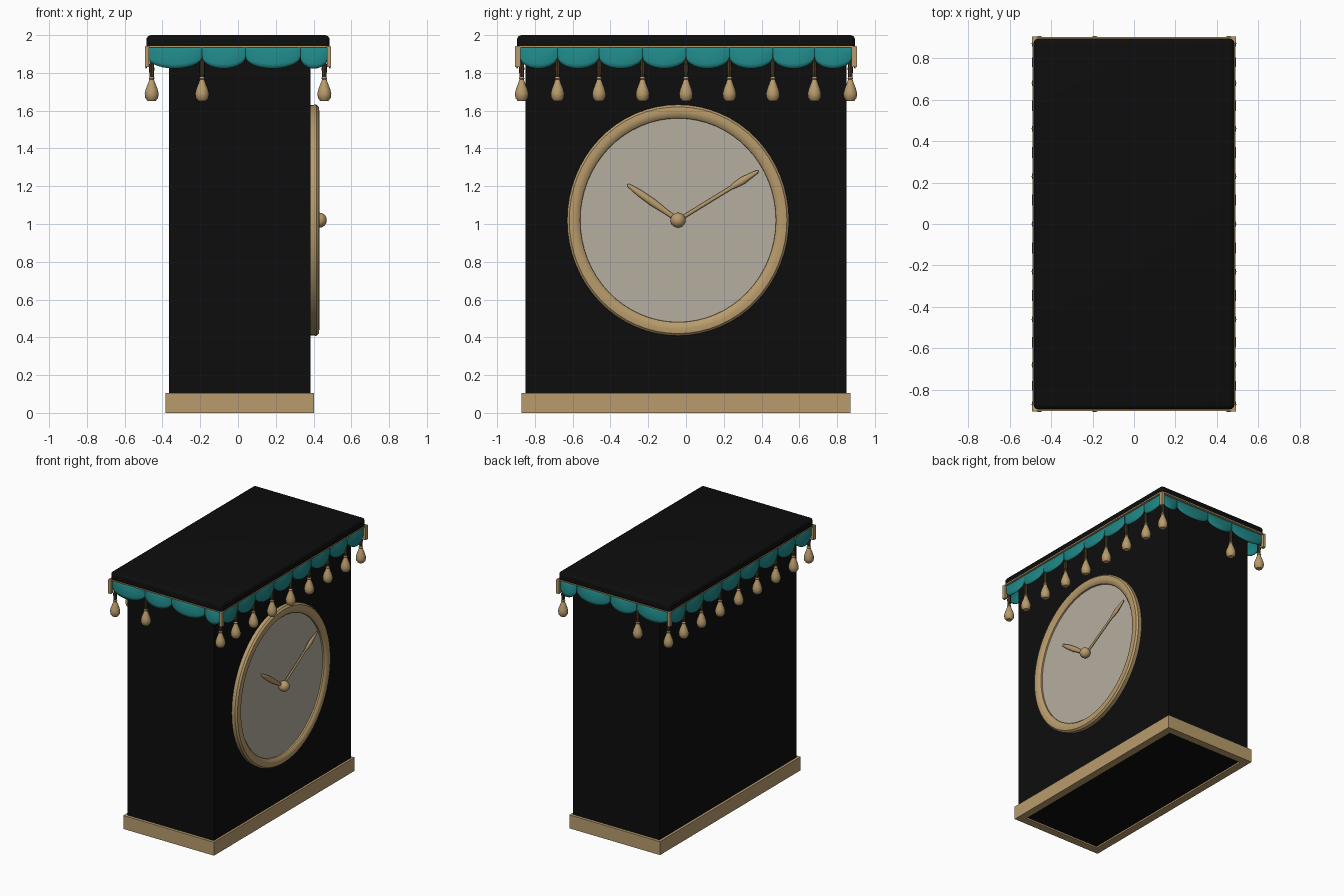
import bpy, bmesh, math
from mathutils import Matrix, Vector

cube = bpy.data.objects.get("Cube")
if cube:
    bpy.data.objects.remove(cube, do_unlink=True)


def material(name, rgb):
    m = bpy.data.materials.new(name)
    m.use_nodes = True
    m.diffuse_color = (*rgb, 1)
    bsdf = next(n for n in m.node_tree.nodes if n.type == 'BSDF_PRINCIPLED')
    bsdf.inputs["Base Color"].default_value = (*rgb, 1)
    bsdf.inputs["Roughness"].default_value = 0.7
    return m


BLACK = material("black lacquer", (0.004, 0.004, 0.004))
GOLD = material("antique gold", (0.48, 0.33, 0.15))
TEAL = material("teal cloth", (0.014, 0.24, 0.24))
CREAM = material("cream dial", (0.46, 0.42, 0.35))
BROWN = material("dark brown cord", (0.07, 0.045, 0.02))


def finish(name, bm, mat, smooth=True):
    bmesh.ops.recalc_face_normals(bm, faces=bm.faces)
    me = bpy.data.meshes.new(name)
    bm.to_mesh(me)
    bm.free()
    me.materials.append(mat)
    ob = bpy.data.objects.new(name, me)
    bpy.context.collection.objects.link(ob)
    if smooth:
        bpy.ops.object.select_all(action='DESELECT')
        ob.select_set(True)
        bpy.context.view_layer.objects.active = ob
        bpy.ops.object.shade_smooth_by_angle(angle=math.radians(35))
    return ob


def add_box(bm, lo, hi):
    lo, hi = Vector(lo), Vector(hi)
    mat = Matrix.Translation((lo + hi) / 2) @ Matrix.Diagonal((*(hi - lo), 1))
    return bmesh.ops.create_cube(bm, size=1, matrix=mat)["verts"]


def add_frame(bm, x0, x1, y, z0, z1, t):
    """Open rectangular band with wall thickness t."""
    for s in (-1, 1):
        add_box(bm, (x0, min(s * y, s * (y - t)), z0), (x1, max(s * y, s * (y - t)), z1))
    add_box(bm, (x0, t - y, z0), (x0 + t, y - t, z1))
    add_box(bm, (x1 - t, t - y, z0), (x1, y - t, z1))


def add_lathe(bm, profile, matrix, n=16, closed=False):
    """Spin (radius, height) points around local z."""
    rings = []
    for r, h in profile:
        if r == 0:
            rings.append([bm.verts.new(matrix @ Vector((0, 0, h)))] * n)
        else:
            rings.append([bm.verts.new(matrix @ Vector((
                r * math.cos(math.tau * i / n), r * math.sin(math.tau * i / n), h)))
                for i in range(n)])
    pairs = list(zip(rings, rings[1:])) + ([(rings[-1], rings[0])] if closed else [])
    for a, b in pairs:
        for i in range(n):
            j = (i + 1) % n
            bm.faces.new(dict.fromkeys((a[i], a[j], b[j], b[i])))


# Cabinet body
bm = bmesh.new()
add_box(bm, (-0.365, -0.85, 0.012), (0.385, 0.85, 1.95))
finish("cabinet_body", bm, BLACK, False)

# Base moulding
bm = bmesh.new()
add_frame(bm, -0.385, 0.402, 0.872, 0, 0.105, 0.06)
finish("base_moulding", bm, GOLD, False)

# Roof slab with rounded top edges
bm = bmesh.new()
add_box(bm, (-0.485, -0.895, 1.94), (0.485, 0.895, 2.0))
edges = [e for e in bm.edges if min(v.co.z for v in e.verts) > 1.99
         or abs(e.verts[0].co.z - e.verts[1].co.z) > 0.01]
bmesh.ops.bevel(bm, geom=edges, offset=0.025, segments=4, profile=0.5, affect='EDGES')
finish("roof_slab", bm, BLACK)

# Gold braid under the roof edge, with corner tabs
bm = bmesh.new()
add_frame(bm, -0.49, 0.49, 0.902, 1.934, 1.942, 0.02)
for sx in (-1, 1):
    for sy in (-1, 1):
        x, y = sx * 0.482, sy * 0.89
        add_box(bm, (x - 0.011, y - 0.014, 1.83), (x + 0.011, y + 0.014, 1.94))
finish("roof_braid", bm, GOLD, False)

# Scalloped valance
LONG = [-0.88, -0.68, -0.46, -0.23, 0, 0.23, 0.46, 0.68, 0.88]
SHORT = [-0.478, -0.19, 0.04, 0.33, 0.478]


def add_scallops(bm, stops, place):
    """Bulging half-round flaps; place(along, outward, z) gives a position."""
    cols, rows = 14, 5
    for a, b in zip(stops, stops[1:]):
        grid = []
        for i in range(cols + 1):
            t = -math.cos(math.pi * i / cols)
            low = 1.885 - 0.062 * math.sqrt(max(0, 1 - t * t))
            col = []
            for j in range(rows + 1):
                v = j / rows
                out = 0.018 * (1 - t * t) * math.sin(v * math.pi * 0.65)
                col.append(bm.verts.new(place((a + b) / 2 + t * (b - a) / 2, out,
                                              1.938 + (low - 1.938) * v)))
            grid.append(col)
        for c, d in zip(grid, grid[1:]):
            for j in range(rows):
                bm.faces.new((c[j], c[j + 1], d[j + 1], d[j]))


bm = bmesh.new()
for s in (-1, 1):
    add_scallops(bm, LONG, lambda a, o, z: (s * (0.474 + o), a, z))
    add_scallops(bm, SHORT, lambda a, o, z: (a, s * (0.882 + o), z))
valance = finish("scalloped_valance", bm, TEAL)
solid = valance.modifiers.new("cloth thickness", 'SOLIDIFY')
solid.thickness = 0.006

# Tassels hang from the joints between scallops
spots = [(s * 0.457, y) for s in (-1, 1) for y in [-0.87] + LONG[1:-1] + [0.87]]
spots += [(-0.19, s * 0.87) for s in (-1, 1)]
DROP = [(0, 1.652), (0.022, 1.652), (0.034, 1.668), (0.037, 1.69), (0.031, 1.715),
        (0.019, 1.745), (0.012, 1.765), (0.016, 1.77), (0.012, 1.778), (0, 1.778)]
CORD = [(0, 1.77), (0.011, 1.77), (0.014, 1.82), (0.009, 1.94), (0, 1.94)]
drops, cords = bmesh.new(), bmesh.new()
for x, y in spots:
    add_lathe(drops, DROP, Matrix.Translation((x, y, 0)), 14)
    add_lathe(cords, CORD, Matrix.Translation((x, y, 0)), 8)
finish("tassel_drops", drops, GOLD)
finish("tassel_cords", cords, BROWN)

# Clock dial on the left side, slightly taller than wide
CY, CZ = -0.042, 1.02
dial = (Matrix.Translation((0, CY, CZ)) @ Matrix.Diagonal((1, 0.96, 1, 1))
        @ Matrix.Rotation(math.pi / 2, 4, 'Y'))
bm = bmesh.new()
add_lathe(bm, [(0.56, 0.38), (0.56, 0.402), (0, 0.402)], dial, 64)
finish("dial_face", bm, CREAM)

bm = bmesh.new()
add_lathe(bm, [(0.61, 0.38), (0.612, 0.415), (0.6, 0.428), (0.575, 0.431),
               (0.552, 0.426), (0.54, 0.414), (0.538, 0.38)], dial, 64, closed=True)
finish("dial_rim", bm, GOLD)


# Clock hands and centre knob
def clock_hand(name, tip_y, tip_z, widths):
    dy, dz = tip_y - CY, tip_z - CZ
    length = math.hypot(dy, dz)
    mat = (Matrix.Translation((0.418, CY, CZ))
           @ Matrix.Rotation(-math.atan2(dy, dz), 4, 'X')
           @ Matrix.Diagonal((0.7, 1, length, 1)))
    bm = bmesh.new()
    add_lathe(bm, [(0, 0)] + widths + [(0, 1)], mat, 12)
    finish(name, bm, GOLD)


clock_hand("hour_hand", -0.312, 1.21,
           [(0.012, 0.02), (0.013, 0.2), (0.02, 0.5), (0.018, 0.75), (0.009, 0.97)])
clock_hand("minute_hand", 0.385, 1.282,
           [(0.01, 0.02), (0.01, 0.66), (0.015, 0.7), (0.02, 0.8), (0.014, 0.9), (0.009, 0.98)])

bm = bmesh.new()
bmesh.ops.create_uvsphere(bm, u_segments=24, v_segments=14, radius=0.04,
                          matrix=Matrix.Translation((0.43, CY, CZ)))
finish("centre_knob", bm, GOLD)
